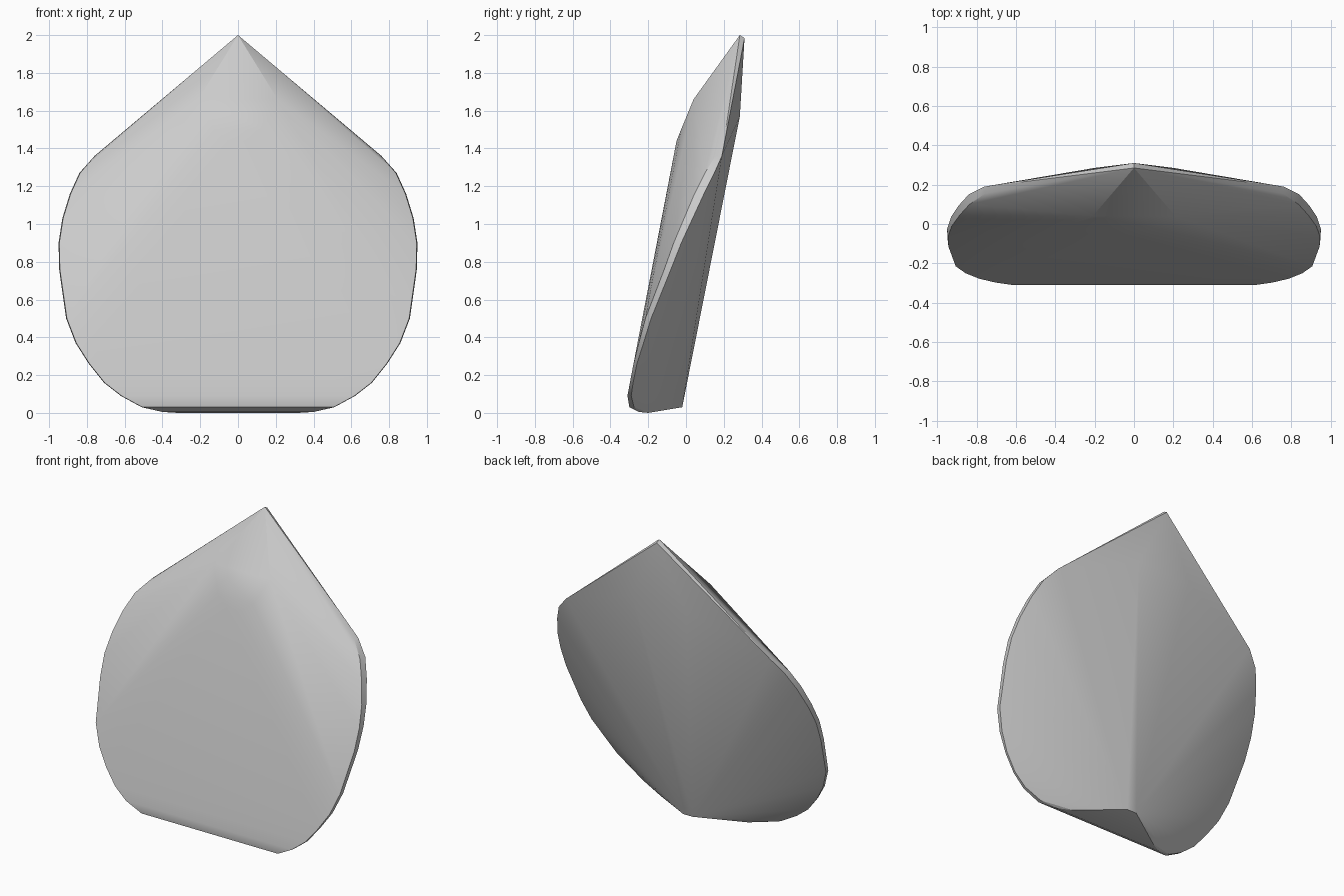
import bpy, bmesh

if "Cube" in bpy.data.objects:
    bpy.data.objects.remove(bpy.data.objects["Cube"])

# Rounded rim, right half: x, z, front y, back y
rim = [
    (0.76, 1.36, 0.155, 0.19), (0.84, 1.27, 0.10, 0.15),
    (0.89, 1.16, 0.045, 0.095), (0.93, 1.03, -0.01, 0.035),
    (0.95, 0.90, -0.065, -0.025), (0.947, 0.76, -0.115, -0.08),
    (0.91, 0.50, -0.215, -0.185), (0.86, 0.37, -0.25, -0.225),
    (0.79, 0.26, -0.278, -0.26), (0.71, 0.16, -0.297, -0.28),
    (0.62, 0.09, -0.31, -0.29), (0.51, 0.03, -0.30, -0.275),
]
# Remaining corners, right half
corners = [
    (0, 0.285, 2.0), (0, 0.31, 1.985),                             # tip
    (0.21, 0.04, 1.66), (0.13, -0.026, 1.50), (0.05, -0.05, 1.44),  # front facet
    (0.20, 0.285, 1.57), (0.035, -0.02, 0.03),                     # back fan
    (0.40, -0.25, 0.005), (0.32, -0.20, 0.0),                      # underside
]

half = list(corners)
for x, z, front, back in rim:
    half += [(x - 0.004, front, z), (x, back, z)]

# Wrap all mirrored corners in a convex shell
bm = bmesh.new()
for x, y, z in half:
    bm.verts.new((x, y, z))
    if x:
        bm.verts.new((-x, y, z))
hull = bmesh.ops.convex_hull(bm, input=bm.verts[:])
loose = [v for v in bm.verts if not v.link_faces]
bmesh.ops.delete(bm, geom=loose, context='VERTS')
bmesh.ops.recalc_face_normals(bm, faces=bm.faces[:])
mesh = bpy.data.meshes.new("pointed_scale")
bm.to_mesh(mesh)
bm.free()

obj = bpy.data.objects.new("pointed_scale", mesh)
bpy.context.collection.objects.link(obj)
bpy.context.view_layer.objects.active = obj
obj.select_set(True)
bpy.ops.object.shade_smooth_by_angle(angle=0.35)
